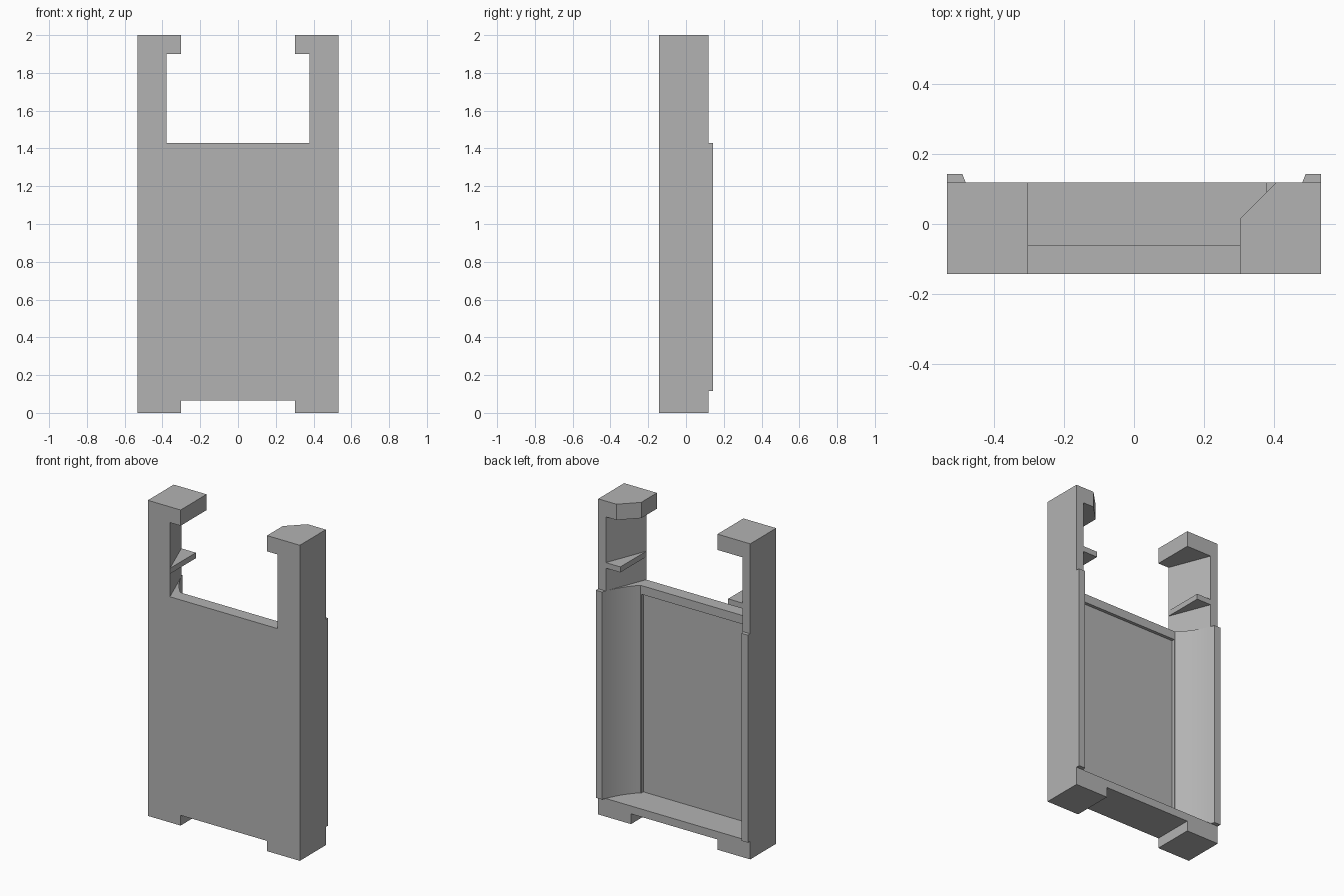
import bpy, bmesh
from mathutils import Vector

cube = bpy.data.objects.get("Cube")
if cube:
    bpy.data.objects.remove(cube, do_unlink=True)

grey = bpy.data.materials.new("plain_grey")
grey.use_nodes = True
grey.diffuse_color = (0.45, 0.45, 0.45, 1)
grey.node_tree.nodes["Principled BSDF"].inputs["Base Color"].default_value = (0.45, 0.45, 0.45, 1)

HALF, FRONT, BACK, RIB = 0.533, -0.142, 0.118, 0.142
LEDGE, PLATE_TOP, HOOK = 0.115, 1.43, 1.9
AXES = {"x": lambda a, b, t: (t, a, b), "z": lambda a, b, t: (a, b, t)}


def prism(name, outline, low, high, axis="z"):
    """Extrude a 2D outline along an axis."""
    bm = bmesh.new()
    place = AXES[axis]
    face = bm.faces.new([bm.verts.new(place(a, b, low)) for a, b in outline])
    moved = bmesh.ops.extrude_face_region(bm, geom=[face])["geom"]
    step = Vector(place(0, 0, high - low))
    bmesh.ops.translate(bm, vec=step, verts=[g for g in moved if isinstance(g, bmesh.types.BMVert)])
    bmesh.ops.recalc_face_normals(bm, faces=bm.faces)
    mesh = bpy.data.meshes.new(name)
    bm.to_mesh(mesh)
    bm.free()
    mesh.materials.append(grey)
    obj = bpy.data.objects.new(name, mesh)
    bpy.context.collection.objects.link(obj)
    return obj


def mirrored(points):
    """Close a right-hand outline with its mirror image."""
    return points + [(-x, y) for x, y in reversed(points)]


def activate(obj):
    bpy.ops.object.select_all(action="DESELECT")
    obj.select_set(True)
    bpy.context.view_layer.objects.active = obj


def cut(target, cutter):
    cutter.hide_render = True
    mod = target.modifiers.new("cut", "BOOLEAN")
    mod.operation, mod.solver, mod.object = "DIFFERENCE", "EXACT", cutter
    activate(target)
    bpy.ops.object.modifier_apply(modifier=mod.name)
    bpy.data.objects.remove(cutter, do_unlink=True)


# Solid block with the raised rear band that becomes the two ribs
side = [(FRONT, 0), (BACK, 0), (BACK, LEDGE), (RIB, LEDGE),
        (RIB, PLATE_TOP), (BACK, PLATE_TOP), (BACK, 2), (FRONT, 2)]
body = prism("cradle_body", side, -HALF, HALF, "x")

# Tray hollow with gently curved side walls
p0, p1, p2 = Vector((0.361, -0.06)), Vector((0.439, 0.016)), Vector((0.48, BACK))
curve = []
for i in range(11):
    t = i / 10
    curve.append(tuple(p0 * (1 - t) ** 2 + p1 * 2 * t * (1 - t) + p2 * t * t))
cut(body, prism("tray_cutter", mirrored(curve + [(0.5, 0.168)]), LEDGE, 1.5))

# Shallow recess in the plate, leaving a lip at the top
cut(body, prism("recess_cutter", mirrored([(0.355, -0.08), (0.355, 0.0)]), LEDGE, 1.375))

# Opening between the upper arms, flaring towards the back
slope = (0.48 - 0.378) / (BACK - FRONT)
flare = [(0.378 - 0.1 * slope, FRONT - 0.1), (0.48 + 0.1 * slope, BACK + 0.1)]
cut(body, prism("opening_cutter", mirrored(flare), PLATE_TOP, HOOK))

# Gap between the hooks and notch between the feet
gap = mirrored([(0.303, -0.3), (0.303, 0.3)])
cut(body, prism("hook_gap_cutter", gap, 1.8, 2.1))
cut(body, prism("foot_notch_cutter", gap, -0.1, 0.065))

# Chamfer on the left hook only
cut(body, prism("chamfer_cutter", [(0.273, -0.015), (0.435, 0.148), (0.273, 0.148)], 1.85, 2.1))

# Wedge-shaped tabs on the arms
parts = [body]
for name, s in (("left_tab", 1), ("right_tab", -1)):
    wedge = [(s * 0.378, FRONT), (s * 0.378, BACK), (s * 0.48, BACK)]
    parts.append(prism(name, wedge, 1.575, 1.61))

for part in parts:
    activate(part)
    bpy.ops.object.shade_smooth_by_angle(angle=0.25)
